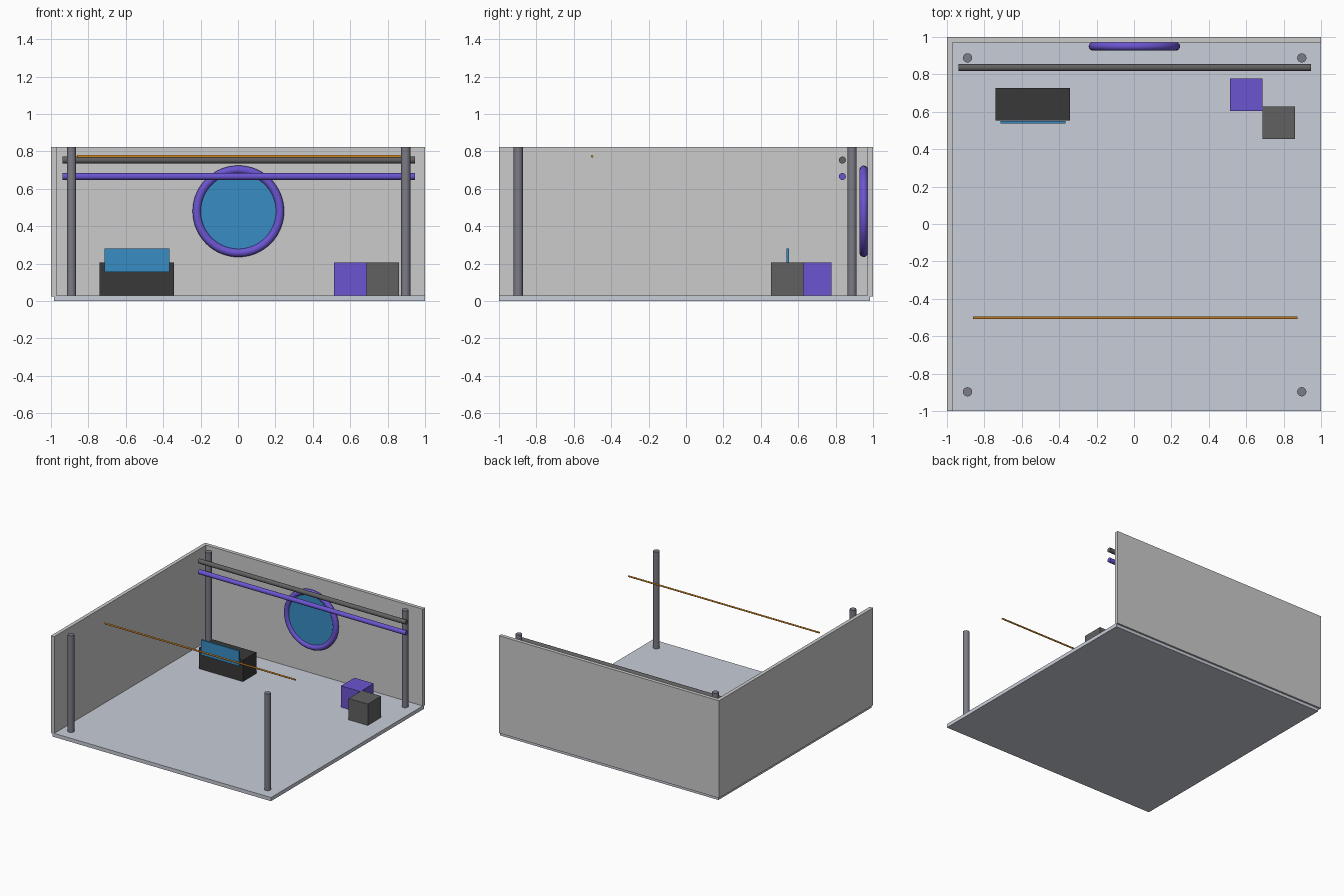
import bpy, math

if "Cube" in bpy.data.objects:
    bpy.data.objects.remove(bpy.data.objects["Cube"])


def material(name, r, g, b):
    m = bpy.data.materials.new(name)
    m.diffuse_color = (r, g, b, 1)
    m.use_nodes = True
    m.node_tree.nodes["Principled BSDF"].inputs["Base Color"].default_value = m.diffuse_color
    return m


PURPLE = material("purple", 0.15, 0.09, 0.64)
BLUE = material("blue", 0.04, 0.27, 0.56)
ORANGE = material("orange", 0.75, 0.28, 0.02)
CHARCOAL = material("charcoal", 0.04, 0.04, 0.04)
DARK = material("dark_grey", 0.12, 0.12, 0.12)
STEEL = material("steel", 0.20, 0.20, 0.24)
FLOOR = material("floor_grey", 0.58, 0.61, 0.68)


def finish(name, mat, smooth=False):
    ob = bpy.context.object
    ob.name = name
    if mat:
        ob.data.materials.append(mat)
    if smooth:
        bpy.ops.object.shade_smooth_by_angle()
    return ob


def box(name, x, y, z, mat=None):
    """Box from (min, max) ranges on each axis."""
    bpy.ops.mesh.primitive_cube_add(size=1, location=[sum(r) / 2 for r in (x, y, z)])
    bpy.context.object.scale = [r[1] - r[0] for r in (x, y, z)]
    bpy.ops.object.transform_apply(location=False, rotation=False, scale=True)
    return finish(name, mat)


def cylinder(name, loc, radius, length, mat, rot=(0, 0, 0), sides=32):
    bpy.ops.mesh.primitive_cylinder_add(vertices=sides, radius=radius, depth=length,
                                        location=loc, rotation=rot)
    return finish(name, mat, True)


FLOOR_TOP, TOP = 0.03, 0.825
ALONG_X = (0, math.pi / 2, 0)
ALONG_Y = (math.pi / 2, 0, 0)

# Floor and the two walls, which overhang the floor slightly
box("floor", (-0.985, 1.0), (-1.0, 0.985), (0, FLOOR_TOP), FLOOR)
box("left_wall", (-1.0, -0.97), (-1.0, 1.0), (0.025, TOP))
box("back_wall", (-0.97, 1.0), (0.97, 1.0), (0.025, TOP))

# Corner posts
for y, row in ((-0.897, "front"), (0.888, "back")):
    for x, side in ((-0.89, "left"), (0.897, "right")):
        cylinder(f"{row}_{side}_post", (x, y, (FLOOR_TOP + TOP) / 2), 0.0245,
                 TOP - FLOOR_TOP, STEEL)

# Horizontal rails
cylinder("upper_rail", (0.005, 0.836, 0.754), 0.0185, 1.885, DARK, ALONG_X)
cylinder("lower_rail", (0.005, 0.836, 0.666), 0.0185, 1.885, PURPLE, ALONG_X)
cylinder("front_rod", (0.007, -0.502, 0.774), 0.0065, 1.735, ORANGE, ALONG_X)

# Round wall mirror
centre = (0.002, 0.95, 0.48)
bpy.ops.mesh.primitive_torus_add(location=centre, rotation=ALONG_Y, major_radius=0.222,
                                 minor_radius=0.0225, major_segments=64, minor_segments=16)
finish("mirror_frame", PURPLE, True)
cylinder("mirror_glass", centre, 0.215, 0.014, BLUE, ALONG_Y, 64)

# Counter with its front sign
box("counter", (-0.74, -0.343), (0.553, 0.727), (FLOOR_TOP, 0.205), CHARCOAL)
box("counter_sign", (-0.713, -0.367), (0.538, 0.552), (0.155, 0.28), BLUE)

# Display cubes
box("purple_cube", (0.514, 0.688), (0.604, 0.778), (FLOOR_TOP, 0.205), PURPLE)
box("grey_cube", (0.688, 0.862), (0.454, 0.628), (FLOOR_TOP, 0.205), DARK)
